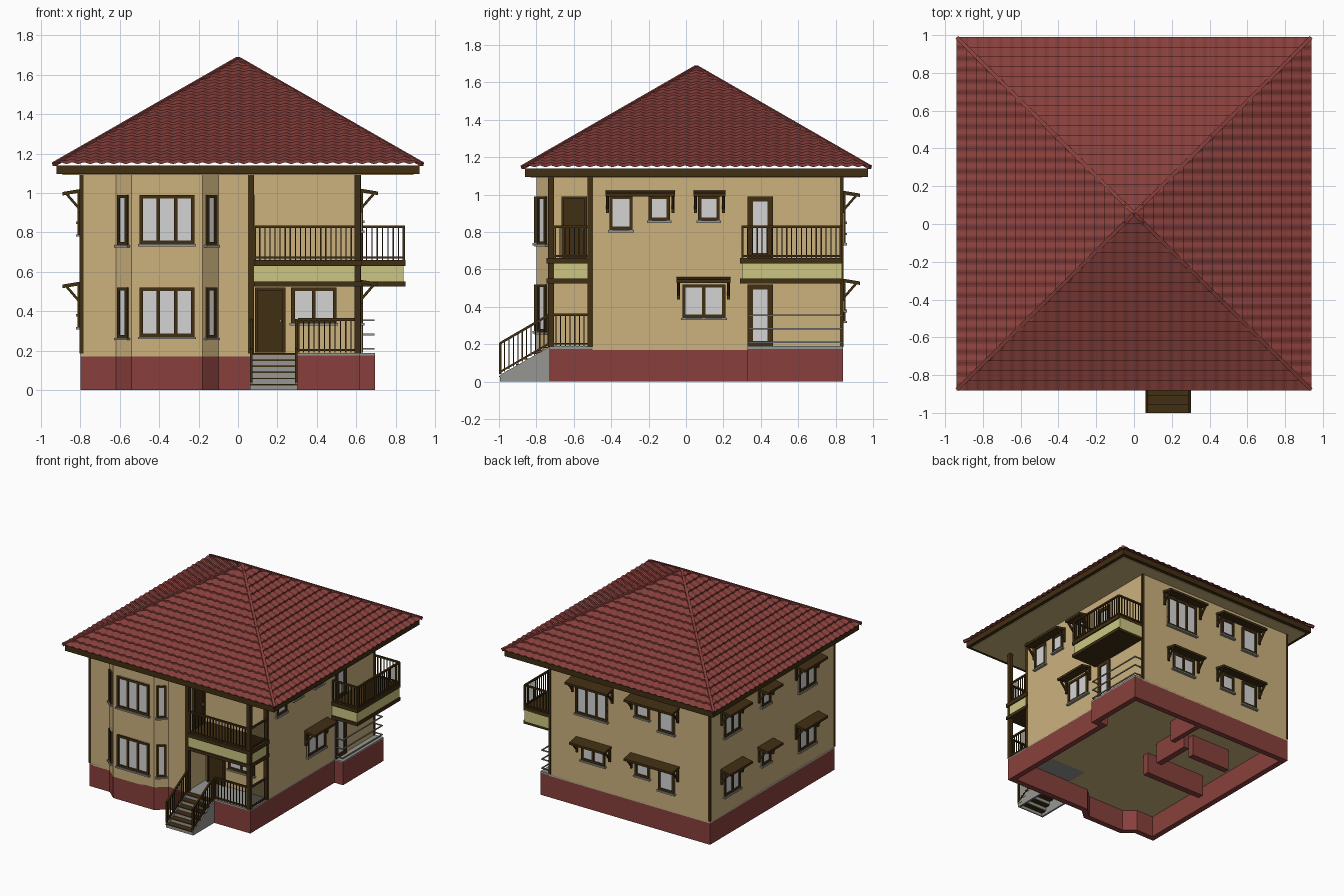
import bpy, bmesh, math
from mathutils import Vector, Matrix

if "Cube" in bpy.data.objects:
    bpy.data.objects.remove(bpy.data.objects["Cube"])

def mat(name, r, g, b):
    m = bpy.data.materials.new(name)
    m.diffuse_color = [((c / 255 + 0.055) / 1.055) ** 2.4 for c in (r, g, b)] + [1]
    m.use_nodes = True
    m.node_tree.nodes["Principled BSDF"].inputs["Base Color"].default_value = m.diffuse_color
    return m

RED = mat("brick red", 136, 64, 60)
TAN = mat("wall tan", 204, 178, 126)
WOOD = mat("dark wood", 64, 46, 18)
GREY = mat("concrete grey", 150, 150, 146)
GLASS = mat("pale glass", 212, 212, 212)
YELLOW = mat("balcony yellow", 204, 198, 130)

parts = {}
I = Matrix.Identity(4)

def part(name, m):
    if name not in parts:
        parts[name] = (bmesh.new(), m)
    return parts[name][0]

def box(name, m, a, b, M=I):
    a, b = Vector(a), Vector(b)
    T = M @ Matrix.Translation((a + b) / 2) @ Matrix.Diagonal((*(b - a), 1))
    bmesh.ops.create_cube(part(name, m), size=1, matrix=T)

def beam(name, m, a, b, w=0.012, M=I):
    a, b = M @ Vector(a), M @ Vector(b)
    d = b - a
    T = Matrix.Translation((a + b) / 2) @ d.to_track_quat('Z', 'Y').to_matrix().to_4x4()
    bmesh.ops.create_cube(part(name, m), size=1, matrix=T @ Matrix.Diagonal((w, w, d.length, 1)))

def prism(name, m, pts, vec, M=I):
    bm = part(name, m)
    lo = [bm.verts.new(M @ Vector(p)) for p in pts]
    hi = [bm.verts.new(M @ (Vector(p) + Vector(vec))) for p in pts]
    bm.faces.new(lo)
    bm.faces.new(hi)
    for i in range(len(lo)):
        j = (i + 1) % len(lo)
        bm.faces.new((lo[i], lo[j], hi[j], hi[i]))

def wall_frame(origin, along, out):
    # local axes: u along the wall, d outward, z up
    M = Matrix.Identity(4)
    for i, v in enumerate(((*along, 0), (*out, 0), (0, 0, 1), (*origin, 0))):
        for r in range(3):
            M[r][i] = v[r]
    return M

FRONT = wall_frame((0, -0.8), (1, 0), (0, -1))
PORCH = wall_frame((0, -0.5), (1, 0), (0, -1))
RIGHT = wall_frame((0.62, 0), (0, 1), (1, 0))
LEFT = wall_frame((-0.8, 0), (0, 1), (-1, 0))
BACK = wall_frame((0, 0.84), (1, 0), (0, 1))
INNER = wall_frame((0.065, 0), (0, 1), (1, 0))
q = Vector((0.07, 0.08)).normalized()
BAY_L = wall_frame((-0.58, -0.765), (q.y, -q.x), (-q.x, -q.y))
BAY_R = wall_frame((-0.14, -0.765), (q.y, q.x), (q.x, -q.y))

# --- windows, doors and awnings ---
def window(M, u0, u1, z0, z1, panes=1, f=0.018, sill=True):
    n, g = "window_frames", "window_glass"
    box(g, GLASS, (u0, -0.002, z0), (u1, 0.006, z1), M)
    for i in range(panes + 1):
        c = u0 + f / 2 + (u1 - u0 - f) * i / panes
        box(n, WOOD, (c - f / 2, 0, z0), (c + f / 2, 0.014, z1), M)
    for z in (z0, z1 - f):
        box(n, WOOD, (u0, 0, z), (u1, 0.0135, z + f), M)
    if sill:
        box("window_sills", GREY, (u0 - 0.008, 0, z0 - 0.012), (u1 + 0.008, 0.022, z0), M)

def awning(M, u0, u1, z):
    prism("awnings", WOOD, [(u0, 0, z), (u0, 0.09, z - 0.015), (u0, 0.09, z - 0.033),
                            (u0, 0, z - 0.018)], (u1 - u0, 0, 0), M)
    for u in (u0 + 0.01, u1 - 0.01):
        box("awning_brackets", WOOD, (u - 0.008, 0, z - 0.12), (u + 0.008, 0.014, z - 0.015), M)
        beam("awning_brackets", WOOD, (u, 0.005, z - 0.1), (u, 0.07, z - 0.025), 0.013, M)

def door(M, u0, u1, z0, z1):
    box("doors", WOOD, (u0, 0, z0), (u1, 0.009, z1), M)
    for u in (u0, u1 - 0.014):
        box("door_frames", WOOD, (u, 0, z0), (u + 0.014, 0.018, z1), M)
    box("door_frames", WOOD, (u0, 0, z1 - 0.014), (u1, 0.018, z1), M)
    box("door_handles", GREY, (u1 - 0.03, 0, z0 + 0.155), (u1 - 0.02, 0.02, z0 + 0.168), M)

for dz in (0, 0.47):
    window(FRONT, -0.5, -0.22, 0.27 + dz, 0.52 + dz, 3)
    for B in (BAY_L, BAY_R):
        window(B, -0.034, 0.034, 0.265 + dz, 0.52 + dz, 1, 0.015)
    window(BACK, -0.27, -0.145, 0.385 + dz, 0.52 + dz)
    window(BACK, -0.49, -0.35, 0.325 + dz, 0.52 + dz)
    awning(BACK, -0.53, -0.1, 0.55 + dz)
    for u0, u1, z0, n in ((0.47, 0.67, 0.32, 2), (0.085, 0.2, 0.385, 1), (-0.48, -0.27, 0.32, 2)):
        window(LEFT, u0, u1, z0 + dz, 0.52 + dz, n)
        awning(LEFT, u0 - 0.04, u1 + 0.04, 0.55 + dz)
window(BACK, 0.1, 0.38, 0.74, 0.99, 3)
awning(BACK, 0.05, 0.42, 1.02)
window(BACK, 0.12, 0.33, 0.38, 0.52, 2)
awning(BACK, 0.07, 0.38, 0.55)
window(RIGHT, -0.41, -0.285, 0.81, 0.995)
window(RIGHT, -0.2, -0.085, 0.86, 0.995)
awning(RIGHT, -0.43, -0.06, 1.022)
window(RIGHT, 0.065, 0.18, 0.86, 0.995)
awning(RIGHT, 0.04, 0.21, 1.022)
window(RIGHT, -0.02, 0.21, 0.34, 0.52, 2)
awning(RIGHT, -0.05, 0.237, 0.56)
window(RIGHT, 0.33, 0.465, 0.19, 0.52, 1, 0.028, False)
window(RIGHT, 0.33, 0.465, 0.66, 0.99, 1, 0.028, False)
window(PORCH, 0.27, 0.5, 0.34, 0.52, 2)
door(PORCH, 0.085, 0.24, 0.19, 0.52)
door(INNER, -0.665, -0.53, 0.655, 0.99)

# --- walls with bay and porch recess ---
bay = [(-0.8, -0.73), (-0.62, -0.73), (-0.54, -0.8), (-0.18, -0.8), (-0.1, -0.73)]
plan = bay + [(0.065, -0.73), (0.065, -0.5), (0.62, -0.5), (0.62, 0.84), (-0.8, 0.84)]
prism("walls", TAN, [(x, y, 0.17) for x, y in plan], (0, 0, 0.93))

# --- hollow base, concrete cap and cellar walls ---
base = bay + [(0.62, -0.73), (0.62, 0.33), (0.695, 0.33), (0.695, 0.84), (-0.8, 0.84)]
prism("concrete_floor", GREY, [(x, y, 0.175) for x, y in base], (0, 0, 0.014))
bm = part("base_walls", RED)
for i, p in enumerate(base):
    r = base[(i + 1) % len(base)]
    bm.faces.new([bm.verts.new((*c, z)) for c, z in ((p, 0), (r, 0), (r, 0.18), (p, 0.18))])
bmesh.ops.remove_doubles(bm, verts=bm.verts, dist=1e-5)
for a, b in (((-0.65, -0.02), (-0.11, 0.03)), ((-0.12, 0.18), (-0.07, 0.5)),
             ((-0.55, 0.4), (-0.2, 0.45)), ((0.02, 0.5), (0.06, 0.8))):
    box("cellar_walls", RED, (*a, 0), (*b, 0.175))

# --- corner posts ---
for x, y, w in ((0.065, -0.722, 0.03), (0.606, -0.722, 0.03), (0.608, -0.512, 0.03),
                (0.613, 0.833, 0.02), (-0.793, 0.833, 0.02), (-0.793, -0.723, 0.02)):
    box("corner_posts", WOOD, (x - w / 2, y - w / 2, 0.185), (x + w / 2, y + w / 2, 1.1))

# --- balconies: yellow band between two dark beams ---
for x0, x1, y0, y1 in ((0.08, 0.62, -0.735, -0.5), (0.62, 0.84, 0.3, 0.835)):
    box("balcony_bands", YELLOW, (x0, y0, 0.545), (x1, y1, 0.635))
    e = 0.01
    xs = x0 if x0 < 0.5 else x0 - 0.01
    box("balcony_beams", WOOD, (xs, y0 - e, 0.525), (x1 + e, y1, 0.55))
    box("balcony_beams", WOOD, (xs, y0 - e, 0.63), (x1 + e, y1, 0.66))

# --- railings ---
def railing(name, a, b, h, low=0.012, step=0.026):
    a, b, up = Vector(a), Vector(b), Vector((0, 0, 1))
    beam(name, WOOD, a + up * h, b + up * h, 0.013)
    beam(name, WOOD, a + up * low, b + up * low, 0.01)
    n = round((b - a).length / step)
    for i in range(n + 1):
        p = a.lerp(b, i / n)
        w = 0.013 if i in (0, n) else 0.006
        beam(name, WOOD, p, p + up * h, w)

railing("front_balcony_rail", (0.085, -0.728, 0.66), (0.6, -0.728, 0.66), 0.168)
railing("front_balcony_rail", (0.612, -0.725, 0.66), (0.612, -0.52, 0.66), 0.168)
railing("side_balcony_rail", (0.842, 0.302, 0.66), (0.842, 0.828, 0.66), 0.168)
for y in (0.302, 0.828):
    railing("side_balcony_rail", (0.625, y, 0.66), (0.842, y, 0.66), 0.168)
railing("porch_rail", (0.305, -0.722, 0.19), (0.6, -0.722, 0.19), 0.168)
railing("porch_rail", (0.61, -0.72, 0.19), (0.61, -0.52, 0.19), 0.168)
for x in (0.068, 0.295):
    railing("stair_rails", (x, -0.993, 0.04), (x, -0.735, 0.19), 0.165)
for z in (0.21, 0.282, 0.354):
    beam("patio_pipes", GREY, (0.688, 0.335, z), (0.688, 0.835, z), 0.008)
    for y in (0.338, 0.832):
        beam("patio_pipes", GREY, (0.62, y, z), (0.69, y, z), 0.008)

# --- front stairs ---
for x in (0.06, 0.288):
    prism("stair_stringers", GREY, [(x, -0.995, 0), (x, -0.73, 0), (x, -0.73, 0.185),
                                    (x, -0.995, 0.035)], (0.014, 0, 0))
for i in range(6):
    y, z = -1 + 0.045 * i, 0.031 * (i + 1)
    box("stair_risers", GREY, (0.066, y + 0.006, z - 0.031), (0.296, y + 0.014, z - 0.006))
    box("stair_treads", WOOD, (0.06, y, z - 0.007), (0.302, y + 0.052, z))

# --- roof: fascia, soffit, wavy stepped tiles, hip ridges ---
box("roof_fascia", WOOD, (-0.92, -0.862, 1.095), (0.92, 0.972, 1.14))
box("soffit", TAN, (-0.89, -0.832, 1.09), (0.89, 0.942, 1.1))
W, CY, ROWS, PITCH = 0.94, 0.055, 18, 0.06
bm = part("roof_tiles", RED)
for n in ((0, -1), (1, 0), (0, 1), (-1, 0)):
    prev = None
    for k in range(2 * ROWS):
        t = ((k + 1) // 2) / ROWS
        lift = 0.012 if k % 2 == 0 else 0.0
        row, lim = [], W * (1 - t)
        for i in range(-94, 95):
            u = max(-lim, min(lim, i * 0.01))
            z = 1.135 + 0.54 * t + lift + 0.004 * (1 + math.cos(2 * math.pi * u / PITCH))
            row.append(bm.verts.new((n[0] * lim - n[1] * u, CY + (n[1] * lim + n[0] * u) * 0.995, z)))
        if prev:
            for i in range(188):
                bm.faces.new((prev[i], prev[i + 1], row[i + 1], row[i]))
        prev = row
bmesh.ops.remove_doubles(bm, verts=bm.verts, dist=1e-5)
for sx in (-1, 1):
    for sy in (-1, 1):
        beam("hip_ridges", RED, (sx * 0.935, CY + sy * 0.93, 1.145), (0, CY, 1.68), 0.02)

# --- turn every part into an object ---
for name, (bm, m) in parts.items():
    if name not in ("roof_tiles", "base_walls"):
        bmesh.ops.recalc_face_normals(bm, faces=bm.faces)
    me = bpy.data.meshes.new(name)
    bm.to_mesh(me)
    bm.free()
    me.materials.append(m)
    ob = bpy.data.objects.new(name, me)
    bpy.context.collection.objects.link(ob)
    if name == "base_walls":
        s = ob.modifiers.new("thickness", 'SOLIDIFY')
        s.thickness, s.offset, s.use_even_offset = 0.045, -1, True
